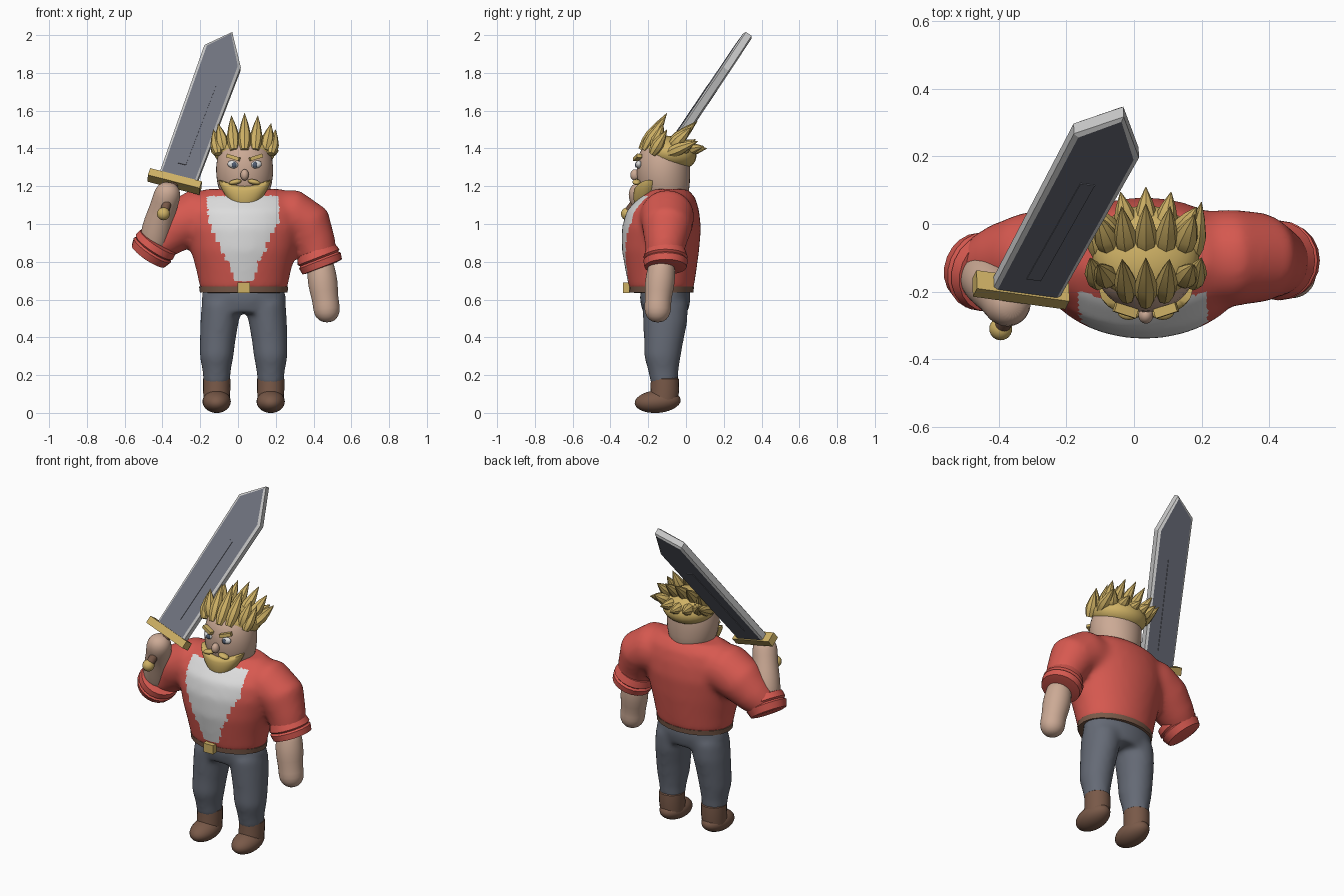
import bpy, bmesh, math
from mathutils import Vector, Matrix

if "Cube" in bpy.data.objects:
    bpy.data.objects.remove(bpy.data.objects["Cube"])

CX = 0.03  # body centre line


def material(name, r, g, b):
    m = bpy.data.materials.new(name)
    m.use_nodes = True
    m.diffuse_color = (r, g, b, 1)
    bsdf = next(n for n in m.node_tree.nodes if n.type == 'BSDF_PRINCIPLED')
    bsdf.inputs["Base Color"].default_value = (r, g, b, 1)
    return m


red = material("red_cloth", 0.68, 0.1, 0.08)
white = material("white_cloth", 0.72, 0.72, 0.72)
skin = material("skin", 0.6, 0.4, 0.3)
gold = material("gold", 0.62, 0.44, 0.13)
denim = material("grey_trousers", 0.13, 0.145, 0.18)
brown = material("brown_leather", 0.19, 0.1, 0.065)
steel = material("dark_steel", 0.16, 0.17, 0.21)
edge = material("bright_steel", 0.6, 0.6, 0.6)
iris = material("eye_blue", 0.08, 0.11, 0.17)


def tube(bm, sections, sides=20, flat=False):
    """Loft elliptical rings through (x, y, z, rx, ry) sections."""
    pts = [Vector(s[:3]) for s in sections]
    rings = []
    for i, (p, s) in enumerate(zip(pts, sections)):
        t = (pts[min(i + 1, len(pts) - 1)] - pts[max(i - 1, 0)]).normalized()
        if flat:
            t = Vector((0, 0, 1))
        u = Vector((0, 1, 0))
        u = (u - t * t.dot(u)).normalized()
        v = t.cross(u)
        rx, ry = s[3], s[-1]
        angles = [2 * math.pi * k / sides for k in range(sides)]
        rings.append([bm.verts.new(p + v * rx * math.cos(a) + u * ry * math.sin(a)) for a in angles])
    for a, b in zip(rings, rings[1:]):
        for k in range(sides):
            bm.faces.new((a[k], a[k - 1], b[k - 1], b[k]))
    bm.faces.new(rings[0])
    bm.faces.new(rings[-1])


def finish(bm, name, *mats, voxel=0, subsurf=0, angle=40):
    bmesh.ops.recalc_face_normals(bm, faces=bm.faces)
    me = bpy.data.meshes.new(name)
    bm.to_mesh(me)
    bm.free()
    for m in mats:
        me.materials.append(m)
    ob = bpy.data.objects.new(name, me)
    bpy.context.collection.objects.link(ob)
    bpy.ops.object.select_all(action='DESELECT')
    ob.select_set(True)
    bpy.context.view_layer.objects.active = ob
    if voxel:
        r = ob.modifiers.new("Blend", 'REMESH')
        r.mode = 'VOXEL'
        r.voxel_size = voxel
        s = ob.modifiers.new("Relax", 'SMOOTH')
        s.factor, s.iterations = 0.5, 12
    if subsurf:
        ob.modifiers.new("Round", 'SUBSURF').levels = subsurf
    if ob.modifiers:
        bpy.ops.object.convert(target='MESH')
    bpy.ops.object.shade_smooth_by_angle(angle=math.radians(angle))
    return ob


def loft(name, mat, sections, flat=False, **kw):
    bm = bmesh.new()
    tube(bm, sections, flat=flat)
    return finish(bm, name, mat, **kw)


def ball(name, mat, loc, radii, rot=None):
    bm = bmesh.new()
    m = Matrix.Translation(loc) @ (rot or Matrix()) @ Matrix.Diagonal((*radii, 1))
    bmesh.ops.create_uvsphere(bm, u_segments=24, v_segments=14, radius=1, matrix=m)
    return finish(bm, name, mat, angle=60)


def box(name, mat, frame, size):
    bm = bmesh.new()
    bmesh.ops.create_cube(bm, size=1, matrix=frame @ Matrix.Diagonal((*size, 1)))
    return finish(bm, name, mat)


# Jacket body and sleeves blended into one surface, shirt front chosen by rule
bm = bmesh.new()
body = [(0.65, .23, -.30, .04), (0.75, .25, -.32, .055), (0.86, .28, -.34, .07), (0.98, .31, -.34, .08),
        (1.07, .31, -.315, .07), (1.14, .28, -.25, .05), (1.185, .2, -.19, .01)]
tube(bm, [(CX, (f + b) / 2, z, w, (b - f) / 2) for z, w, f, b in body], sides=32, flat=True)
tube(bm, [(.15, -.1, 1.04, .135), (.29, -.1, 1.04, .145), (.37, -.1, .99, .135),
          (.41, -.11, .89, .11), (.435, -.115, .8, .095)])
tube(bm, [(-.1, -.1, 1.04, .135), (-.22, -.1, 1.04, .145), (-.32, -.1, .99, .135),
          (-.4, -.11, .92, .11), (-.46, -.13, .87, .09)])
jacket = finish(bm, "jacket", red, white, voxel=0.016, angle=70)
for p in jacket.data.polygons:
    x, y, z = p.center
    half = min(.19, .05 + (math.floor(z / .05) * .05 - .7) * .47)
    if y < -.18 and .7 < z < 1.15 and abs(x - CX) < half:
        p.material_index = 1


# Rolled cuffs
def cuff(name, centre, axis):
    c, a = Vector(centre), Vector(axis).normalized()
    steps = [(-.055, .085), (-.05, .105), (-.01, .118), (.0, .108), (.01, .118), (.045, .112), (.05, .08)]
    loft(name, red, [(*(c + a * s), r) for s, r in steps])


cuff("left_cuff", (.43, -.108, .815), (.36, 0, -.93))
cuff("right_cuff", (-.448, -.14, .87), (.5, -.2, .75))

# Forearms and hands
loft("left_forearm", skin, [(.435, -.125, .83, .06), (.44, -.13, .76, .075), (.45, -.14, .68, .082),
     (.462, -.148, .6, .068), (.47, -.15, .55, .074), (.472, -.15, .505, .062), (.472, -.15, .478, .025)],
     subsurf=1, angle=70)
loft("right_forearm", skin, [(-.455, -.14, .84, .07), (-.44, -.155, .93, .082), (-.42, -.18, 1.01, .08),
     (-.395, -.21, 1.09, .07), (-.375, -.235, 1.15, .074), (-.365, -.245, 1.195, .062), (-.36, -.25, 1.22, .025)],
     subsurf=1, angle=70)

# Trousers
bm = bmesh.new()
tube(bm, [(CX, -.11, .67, .215, .13), (CX, -.11, .6, .225, .135), (CX, -.11, .53, .2, .12)], sides=28, flat=True)
for s in (-1, 1):
    tube(bm, [(CX + s * .115, -.11, .58, .108, .122), (CX + s * .128, -.11, .48, .102, .118),
              (CX + s * .138, -.118, .38, .095, .105), (CX + s * .143, -.125, .3, .09, .098),
              (CX + s * .143, -.12, .22, .075, .08), (CX + s * .143, -.115, .15, .07, .072)], flat=True)
finish(bm, "trousers", denim, voxel=0.014, angle=70)

# Boots
for side, s in (("left", 1), ("right", -1)):
    x = CX + s * .143
    loft(side + "_boot_shaft", brown, [(x, -.12, .05, .068, .075), (x, -.112, .12, .072, .076),
         (x, -.112, .18, .072, .074), (x, -.112, .19, .06, .06)], flat=True)
    ball(side + "_boot_foot", brown, (x, -.15, .06), (.075, .122, .06), Matrix.Rotation(.08, 4, 'X'))

# Belt and buckle
loft("belt", brown, [(CX, -.13, z, w, w * .73) for z, w in ((.636, .2), (.638, .232), (.668, .236), (.67, .2))],
     flat=True)
box("buckle", gold, Matrix.Translation((CX, -.317, .662)), (.066, .035, .054))

# Head
HX = .035
loft("head", skin, [(HX, -.1, 1.1, .1, .1), (HX, -.115, 1.17, .138, .135), (HX, -.12, 1.26, .156, .145),
     (HX, -.12, 1.34, .152, .143), (HX, -.115, 1.41, .13, .12), (HX, -.11, 1.45, .08, .075),
     (HX, -.11, 1.46, .03, .03)], flat=True, subsurf=1, angle=70)
ball("nose", skin, (HX, -.27, 1.26), (.022, .025, .03))

# Beard curving up toward the cheeks
beard = loft("beard", gold, [(HX, -.235, 1.07, .02, .015), (HX, -.228, 1.085, .055, .04),
             (HX, -.215, 1.13, .11, .066), (HX, -.2, 1.18, .142, .078), (HX, -.195, 1.205, .148, .076)],
             flat=True, subsurf=1, angle=60)
for v in beard.data.vertices:
    v.co.z += 2.2 * (v.co.x - HX) ** 2

# Paired face features
for side, s in (("left", 1), ("right", -1)):
    ball(side + "_eye", white, (HX + s * .062, -.25, 1.315), (.029, .016, .02), Matrix.Rotation(-s * .25, 4, 'Y'))
    ball(side + "_iris", iris, (HX + s * .055, -.262, 1.313), (.013, .008, .015))
    place = Matrix.Translation((HX + s * .06, -.256, 1.352)) @ Matrix.Rotation(-s * .3, 4, 'Y')
    box(side + "_eyebrow", gold, place @ Matrix.Rotation(s * .3, 4, 'Z'), (.07, .028, .02))
    ball(side + "_moustache", gold, (HX + s * .05, -.262, 1.222), (.034, .022, .014), Matrix.Rotation(s * .2, 4, 'Y'))

# Hair cap and three rows of spikes
ball("hair_cap", gold, (HX, -.085, 1.375), (.16, .142, .09), Matrix.Rotation(-.2, 4, 'X'))
bm = bmesh.new()


def spike(base, tip, w):
    a, b = Vector(base), Vector(tip)
    tube(bm, [(*a.lerp(b, t), w * r) for t, r in ((0, .6), (.2, .95), (.4, 1), (.7, .6), (1, .03))], sides=8)


for i in range(-2, 3):
    q = i * i
    spike((HX + .055 * i, -.235 + .016 * q, 1.39), (HX + .07 * i, -.1 - .005 * q, 1.588 - .014 * q), .034)
    spike((HX + .052 * i, -.1 + .005 * q, 1.4), (HX + .072 * i, .06 - .008 * q, 1.545 - .008 * q), .036)
    spike((HX + .05 * i, -.04, 1.385), (HX + .075 * i, .11 - .015 * q, 1.4 + .012 * q), .036)
for s in (-1, 1):
    spike((HX + s * .14, -.18, 1.37), (HX + s * .165, -.1, 1.5), .032)
    spike((HX + s * .135, -.1, 1.37), (HX + s * .165, .065, 1.44), .034)
finish(bm, "hair_spikes", gold, angle=35)

# Sword frame: local x across the blade, local z along it
d = Vector((.278, .537, .797)).normalized()
w = Vector((.945, -.15, -.27))
w = (w - d * d.dot(w)).normalized()
sword = Matrix((w, d.cross(w), d)).transposed().to_4x4()
sword.translation = (-.335, -.195, 1.225)


def plate(name, outline, front, back, mats, rim=0):
    bm = bmesh.new()
    f = bm.faces.new([bm.verts.new((x, front, z)) for x, z in outline])
    ext = bmesh.ops.extrude_face_region(bm, geom=[f])["geom"]
    bmesh.ops.translate(bm, vec=(0, back - front, 0), verts=[v for v in ext if isinstance(v, bmesh.types.BMVert)])
    bmesh.ops.recalc_face_normals(bm, faces=bm.faces)
    if rim:
        caps = [f for f in bm.faces if abs(f.normal.y) > .9]
        bmesh.ops.inset_individual(bm, faces=caps, thickness=rim, depth=.008)
        for f in caps:
            f.material_index = 1
    bm.transform(sword)
    return finish(bm, name, *mats, angle=20)


plate("blade", [(-.09, .0), (.115, .0), (.135, .79), (.03, .99), (-.088, .868)], -.018, .018, [edge, steel], rim=.016)
plate("blade_panel", [(-.012, .1), (.032, .1), (.045, .63), (.001, .63)], -.029, .029, [steel])
box("sword_guard", gold, sword @ Matrix.Translation((.0, 0, .0)), (.285, .065, .045))

# Grip and pommel
grip = [sword @ Vector((0, 0, s)) for s in (-.01, -.1, -.2)]
loft("sword_grip", brown, [(*p, .024) for p in grip])
ball("sword_pommel", gold, sword @ Vector((0, 0, -.215)), (.034, .034, .034))
